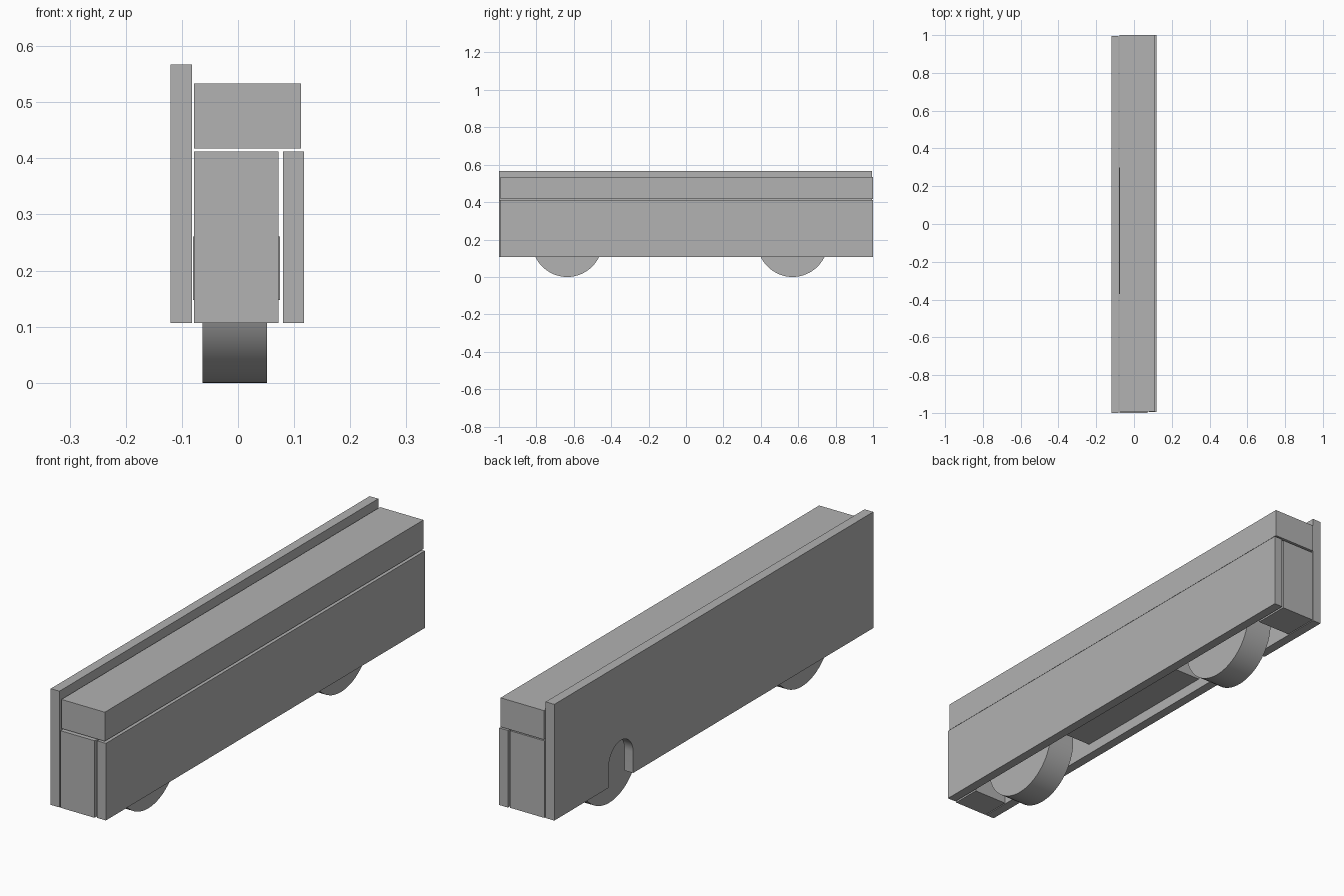
import bpy, math

if "Cube" in bpy.data.objects:
    bpy.data.objects.remove(bpy.data.objects["Cube"])

grey = bpy.data.materials.new("plain_grey")
grey.diffuse_color = (0.445, 0.445, 0.445, 1)
grey.use_nodes = True
grey.node_tree.nodes["Principled BSDF"].inputs["Base Color"].default_value = grey.diffuse_color


def prism(name, outline, x0, x1):
    """Extrude a (y, z) outline from x0 to x1."""
    n = len(outline)
    verts = [(x, y, z) for x in (x0, x1) for y, z in outline]
    faces = [tuple(range(n))[::-1], tuple(range(n, 2 * n))]
    faces += [(i, (i + 1) % n, n + (i + 1) % n, n + i) for i in range(n)]
    mesh = bpy.data.meshes.new(name)
    mesh.from_pydata(verts, [], faces)
    mesh.materials.append(grey)
    obj = bpy.data.objects.new(name, mesh)
    bpy.context.collection.objects.link(obj)
    return obj


def box(name, x, y, z):
    return prism(name, [(y[0], z[0]), (y[1], z[0]), (y[1], z[1]), (y[0], z[1])], *x)


def smooth(obj):
    bpy.ops.object.select_all(action='DESELECT')
    obj.select_set(True)
    bpy.context.view_layer.objects.active = obj
    bpy.ops.object.shade_smooth_by_angle(angle=math.radians(30))


BASE = 0.107

# Tall side panel with a round-topped notch at the rear wheel
notch_y, notch_z, notch_r = 0.578, 0.19, 0.076
arch = [(notch_y + notch_r * math.cos(math.pi * (1 - i / 24)),
         notch_z + notch_r * math.sin(math.pi * i / 24)) for i in range(25)]
outline = [(-1, BASE), (notch_y - notch_r, BASE)] + arch + [
    (notch_y + notch_r, BASE), (0.995, BASE), (0.995, 0.567), (-1, 0.567)]
smooth(prism("tall_side_panel", outline, -0.12, -0.082))

# Low side panel and top beam
box("low_side_panel", (0.08, 0.118), (-0.995, 1), (BASE, 0.412))
box("top_beam", (-0.078, 0.112), (-0.993, 1), (0.418, 0.533))

# Core: end blocks and a raised middle block between the wheels
box("front_end_block", (-0.078, 0.072), (-1, -0.88), (BASE, 0.412))
box("rear_end_block", (-0.078, 0.072), (0.85, 0.997), (BASE, 0.412))
box("middle_block", (-0.08, 0.075), (-0.37, 0.3), (0.148, 0.261))

# Wheels
WHEEL_R = 0.189
for name, cy in (("front_wheel", -0.635), ("rear_wheel", 0.57)):
    circle = [(cy + WHEEL_R * math.cos(math.tau * i / 64),
               WHEEL_R + WHEEL_R * math.sin(math.tau * i / 64)) for i in range(64)]
    smooth(prism(name, circle, -0.063, 0.052))
